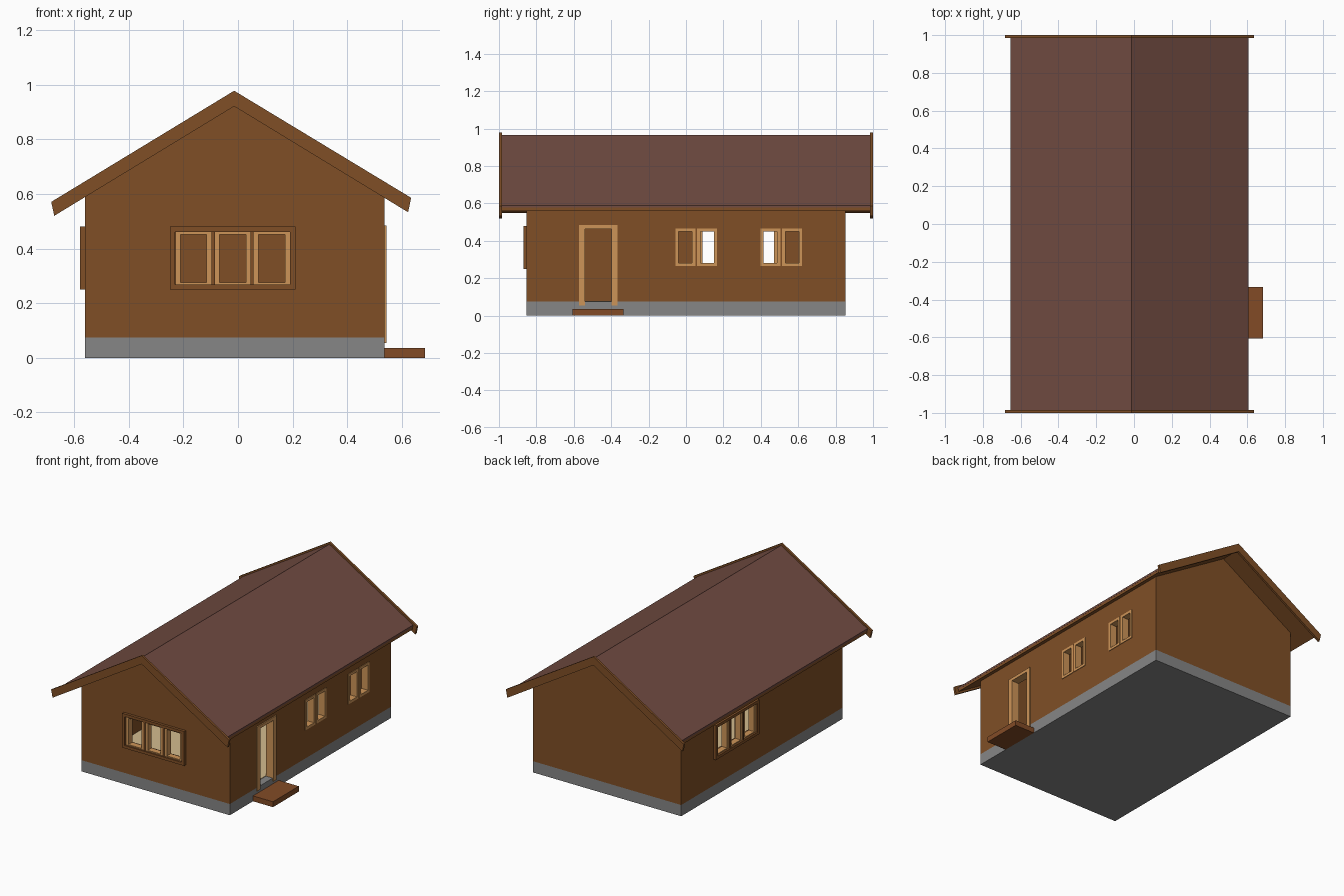
import bpy, bmesh
from mathutils import Vector

if "Cube" in bpy.data.objects:
    bpy.data.objects.remove(bpy.data.objects["Cube"])


def material(name, r, g, b):
    m = bpy.data.materials.new(name)
    m.diffuse_color = [(c / 255 / 12.92 if c < 11 else ((c / 255 + 0.055) / 1.055) ** 2.4)
                       for c in (r, g, b)] + [1]
    m.use_nodes = True
    m.node_tree.nodes["Principled BSDF"].inputs["Base Color"].default_value = m.diffuse_color
    return m


WALL = material("wall brown", 128, 79, 38)
STEP = material("step brown", 130, 75, 38)
GREY = material("foundation grey", 134, 134, 134)
ROOF = material("roof red brown", 114, 76, 66)
TAN = material("frame tan", 206, 149, 88)
CREAM = material("floor cream", 212, 188, 143)

X0, X1, Y0, Y1 = -0.561, 0.536, -0.852, 0.852   # outer wall faces
RIDGE, SLOPE, T = -0.014, 0.605, 0.05           # ridge x, roof pitch, wall thickness


def finish(name, bm, mat):
    bmesh.ops.recalc_face_normals(bm, faces=bm.faces)
    me = bpy.data.meshes.new(name)
    bm.to_mesh(me)
    bm.free()
    me.materials.append(mat)
    ob = bpy.data.objects.new(name, me)
    bpy.context.collection.objects.link(ob)
    return ob


def boxes(name, mat, *specs):
    """One object from boxes given as x0, x1, y0, y1, z0, z1."""
    bm = bmesh.new()
    for s in specs:
        lo, hi = Vector(s[0::2]), Vector(s[1::2])
        vs = bmesh.ops.create_cube(bm, size=1)["verts"]
        for v in vs:
            v.co = (lo + hi) / 2 + v.co * (hi - lo)
    return finish(name, bm, mat)


def prism(name, mat, outline, y0, y1):
    """Extrude an x-z outline along y."""
    bm = bmesh.new()
    f = bm.faces.new([bm.verts.new((x, y0, z)) for x, z in outline])
    r = bmesh.ops.extrude_face_region(bm, geom=[f])
    for v in r["geom"]:
        if isinstance(v, bmesh.types.BMVert):
            v.co.y = y1
    return finish(name, bm, mat)


def on_wall(side, u0, u1, z0, z1, n0, n1):
    """Box placed on a wall: u along the wall, n outwards from its face."""
    if side == "front":
        return (u0, u1, Y0 - n1, Y0 - n0, z0, z1)
    if side == "left":
        return (X0 - n1, X0 - n0, u0, u1, z0, z1)
    return (X1 + n0, X1 + n1, u0, u1, z0, z1)


def ring(side, u0, u1, z0, z1, b, n0, n1):
    return [on_wall(side, *r, n0, n1) for r in (
        (u0, u0 + b, z0, z1), (u1 - b, u1, z0, z1),
        (u0 + b, u1 - b, z0, z0 + b), (u0 + b, u1 - b, z1 - b, z1))]


def slope_z(x, top):
    return top - SLOPE * abs(x - RIDGE)


def gable_band(x0, x1, top, bottom):
    pts = [(x0, RIDGE, x1), (x1, RIDGE, x0)]
    return [(x, slope_z(x, h)) for row, h in zip(pts, (top, bottom)) for x in row]


def cut(ob, cutter):
    m = ob.modifiers.new("cut", "BOOLEAN")
    m.operation, m.solver, m.object = "DIFFERENCE", "EXACT", cutter
    bpy.context.view_layer.objects.active = ob
    bpy.ops.object.modifier_apply(modifier=m.name)
    bpy.data.objects.remove(cutter)


# foundation, floor, step
boxes("foundation", GREY, (X0, X1, Y0, Y1, 0, 0.075))
boxes("floor", CREAM, (X0 + T, X1 - T, Y0 + T, Y1 - T, 0.07, 0.079))
boxes("entrance_step", STEP, (X1, 0.684, -0.607, -0.334, 0, 0.036))

# hollow gabled walls with openings
walls = prism("walls", WALL, [(X0, 0.075), (X1, 0.075), (X1, slope_z(X1, 0.94)),
                              (RIDGE, 0.94), (X0, slope_z(X0, 0.94))], Y0, Y1)
cut(walls, boxes("room_cutter", WALL, (X0 + T, X1 - T, Y0 + T, Y1 - T, 0, 1.3)))
openings = [("front", -0.235, 0.196, 0.264, 0.466), ("left", 0.064, 0.495, 0.264, 0.466),
            ("right", -0.052, 0.162, 0.27, 0.462), ("right", 0.402, 0.616, 0.27, 0.462),
            ("right", -0.56, -0.378, 0.05, 0.475)]
cut(walls, boxes("opening_cutter", WALL, *[on_wall(*o, -0.1, 0.1) for o in openings]))

# triple windows on the front and left walls
for side, c in (("front", -0.0195), ("left", 0.2795)):
    frame = ring(side, c - 0.2295, c + 0.2295, 0.25, 0.48, 0.019, -T, 0.018)
    frame += [on_wall(side, c + d - 0.006, c + d + 0.006, 0.26, 0.47, -T, 0.012)
              for d in (-0.071, 0.071)]
    boxes(side + "_window_frame", WALL, *frame)
    sash = []
    for d in (-0.143, 0, 0.143):
        sash += ring(side, c + d - 0.067, c + d + 0.067, 0.257, 0.471, 0.019, -0.035, 0.006)
    boxes(side + "_window_sashes", TAN, *sash)

# double windows on the right wall
for i, c in enumerate((0.055, 0.509)):
    sash = []
    for d in (-0.058, 0.058):
        sash += ring("right", c + d - 0.053, c + d + 0.053, 0.265, 0.467, 0.017, -0.045, 0.004)
    boxes(f"right_window_sashes_{i + 1}", TAN, *sash)
    boxes(f"right_window_mullion_{i + 1}", WALL,
          on_wall("right", c - 0.006, c + 0.006, 0.267, 0.465, -T, 0.001))

# door frame, open at the bottom
boxes("door_frame", TAN,
      on_wall("right", -0.572, -0.54, 0.055, 0.485, -T, 0.007),
      on_wall("right", -0.398, -0.366, 0.055, 0.485, -T, 0.007),
      on_wall("right", -0.54, -0.398, 0.464, 0.485, -T, 0.007))

# roof covering over boarding, with gable boards at both ends
prism("roof_covering", ROOF, gable_band(-0.653, 0.606, 0.965, 0.952), -0.987, 0.987)
prism("roof_boarding", WALL, gable_band(-0.651, 0.604, 0.952, 0.934), -0.987, 0.987)
barge = [(-0.684, 0.571), (RIDGE, 0.978), (0.634, 0.586),
         (0.623, 0.533), (RIDGE, 0.921), (-0.673, 0.52)]
prism("front_gable_board", WALL, barge, -1, -0.985)
prism("back_gable_board", WALL, barge, 0.985, 1)
